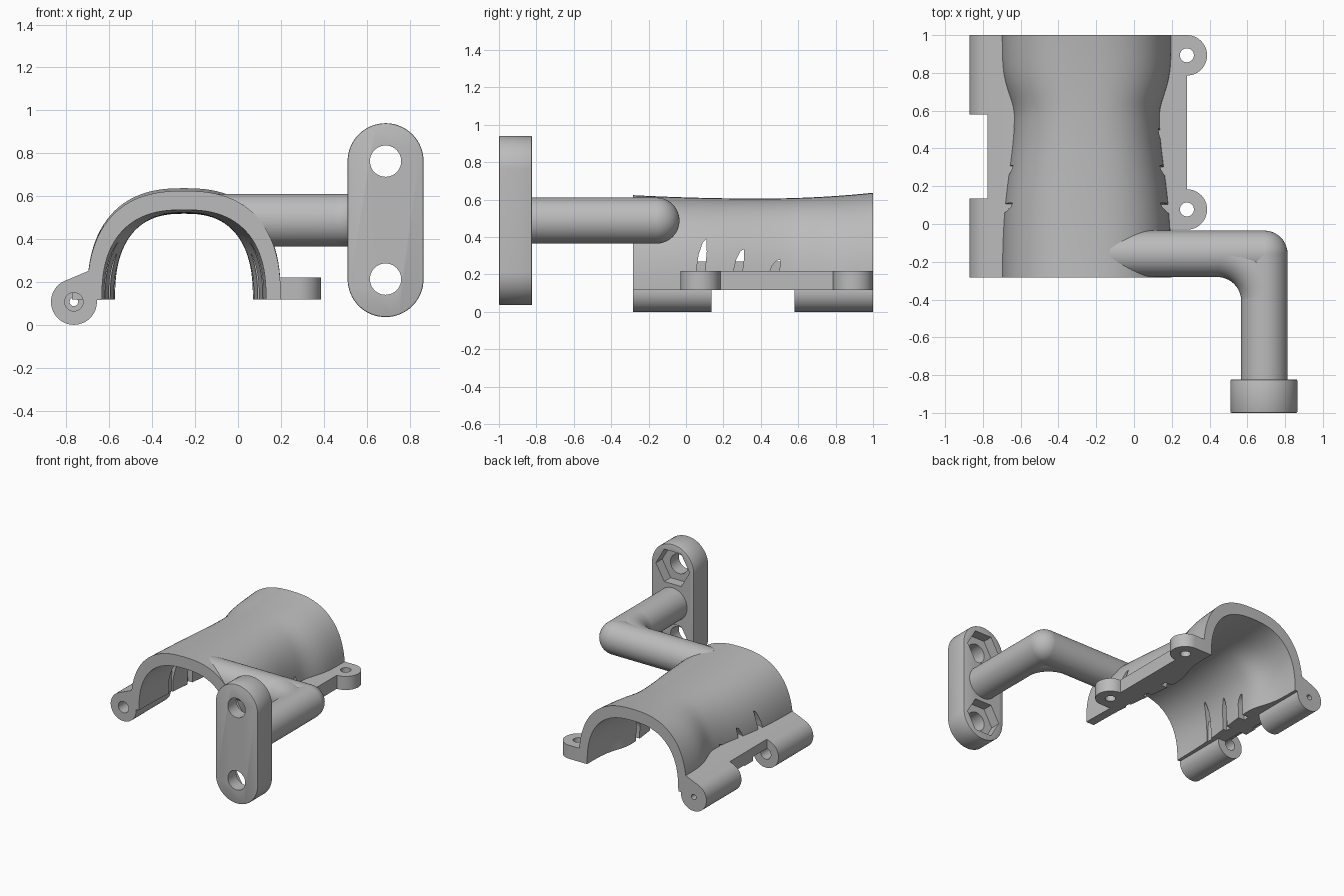
import bpy, bmesh
from math import sin, cos, pi, radians, exp

if "Cube" in bpy.data.objects:
    bpy.data.objects.remove(bpy.data.objects["Cube"])

GREY = (0.5, 0.5, 0.5, 1)
mat = bpy.data.materials.new("plain grey")
mat.use_nodes = True
mat.diffuse_color = GREY
mat.node_tree.nodes["Principled BSDF"].inputs["Base Color"].default_value = GREY


def finish(name, bm):
    bmesh.ops.recalc_face_normals(bm, faces=bm.faces)
    me = bpy.data.meshes.new(name)
    bm.to_mesh(me)
    bm.free()
    me.materials.append(mat)
    ob = bpy.data.objects.new(name, me)
    bpy.context.collection.objects.link(ob)
    return ob


def loft(name, rings):
    """Closed skin through rings with equal point counts, capped at both ends."""
    bm = bmesh.new()
    rows = [[bm.verts.new(p) for p in ring] for ring in rings]
    n = len(rows[0])
    for a, b in zip(rows, rows[1:]):
        for i in range(n):
            j = (i + 1) % n
            bm.faces.new((a[i], a[j], b[j], b[i]))
    bm.faces.new(rows[0])
    bm.faces.new(rows[-1])
    return finish(name, bm)


def prism(name, pts, axis, start, end):
    place = {"x": lambda p, t: (t, p[0], p[1]),
             "y": lambda p, t: (p[0], t, p[1]),
             "z": lambda p, t: (p[0], p[1], t)}[axis]
    return loft(name, [[place(p, t) for p in pts] for t in (start, end)])


def arc(cx, cy, r, a0, a1, n):
    angles = [radians(a0 + (a1 - a0) * i / n) for i in range(n + 1)]
    return [(cx + r * cos(a), cy + r * sin(a)) for a in angles]


def circle(cx, cy, r, n=48):
    return arc(cx, cy, r, 0, 360, n)[:-1]


def activate(ob):
    bpy.ops.object.select_all(action="DESELECT")
    ob.select_set(True)
    bpy.context.view_layer.objects.active = ob


def apply(ob, mod):
    activate(ob)
    bpy.ops.object.modifier_apply(modifier=mod.name)


def cut(ob, cutter, keep=False):
    mod = ob.modifiers.new("cut", "BOOLEAN")
    mod.operation, mod.solver, mod.object = "DIFFERENCE", "EXACT", cutter
    apply(ob, mod)
    if not keep:
        bpy.data.objects.remove(cutter)


# Saddle shell: a rounded arch pinched at the waist
MID, BASE = -0.252, 0.117


def arch(y, inset, foot):
    spread = 0.4 if y < 0.57 else 0.16
    half = 0.452 - 0.062 * exp(-((y - 0.57) / spread) ** 2) - inset * 0.78
    rise = 0.018 * ((y - 0.4) / 0.68) ** 2 if y < 0.4 else 0.031 * ((y - 0.4) / 0.6) ** 2
    high = 0.606 + rise - inset - BASE
    ring = []
    for i in range(49):
        a = pi * i / 48
        c, s = cos(a), abs(sin(a))
        x = half * abs(c) ** 0.8 * (1 if c > 0 else -1)
        ring.append((MID + x, y, BASE + high * s ** 0.8))
    if foot < BASE:
        ring += [(MID - half, y, foot), (MID + half, y, foot)]
    return ring


def saddle(name, y0, y1, inset, foot):
    return loft(name, [arch(y0 + (y1 - y0) * i / 40, inset, foot) for i in range(41)])


shell = saddle("saddle_shell", -0.283, 1.0, 0, BASE)
cavity = saddle("cavity_cutter", -0.33, 1.05, 0.088, 0.0)
cavity.hide_render = True
cut(shell, cavity, keep=True)

# Pointed slits through both walls
for y, top in ((0.055, 0.39), (0.255, 0.335), (0.45, 0.28)):
    h = top - 0.22
    leaf = [(y, 0.05), (y, 0.22), (y + 0.012, 0.22 + h * 0.5), (y + 0.035, 0.22 + h * 0.9),
            (y + 0.055, top), (y + 0.056, 0.22 + h * 0.6), (y + 0.047, 0.22), (y + 0.047, 0.05)]
    cut(shell, prism("slit_cutter", leaf, "x", -1.2, 0.6))

# Left flange with two screw lugs
lugs = (0.077, 0.893)
outline = [(0.13, -0.03)]
for y in lugs:
    outline += arc(0.28, y, 0.107, -90, 90, 24)
flange = prism("lug_flange", outline + [(0.13, 1.0)], "z", BASE, 0.22)
for y in lugs:
    cut(flange, prism("lug_hole_cutter", circle(0.28, y, 0.037, 32), "z", 0, 0.4))
cut(flange, cavity, keep=True)

# Right hinge barrels joined by a strip
HX, HZ = -0.765, 0.107
section = arc(HX, HZ, 0.107, 110, 365, 40) + [(-0.63, BASE), (-0.63, 0.27), (-0.70, 0.25)]
hinge = prism("hinge_barrels", section, "y", -0.283, 1.0)
gap = [(-1, -0.1), (-0.6, -0.1), (-0.6, BASE), (-0.775, BASE), (-0.775, 0.4), (-1, 0.4)]
cut(hinge, prism("hinge_gap_cutter", gap, "y", 0.135, 0.58))
cut(hinge, prism("wide_bore_cutter", circle(HX, HZ, 0.043, 32), "y", -0.4, 0.3))
cut(hinge, prism("pin_bore_cutter", circle(HX, HZ, 0.02, 24), "y", 0.4, 1.2))
cut(hinge, cavity, keep=True)

# Bent round arm
AX, AY, AZ, R = 0.69, -0.158, 0.488, 0.123
cross_arm = prism("cross_arm", circle(AY, AZ, R), "x", -0.13, AX)
cut(cross_arm, cavity)
front_arm = prism("front_arm", circle(AX, AZ, R), "y", -0.83, AY)

bm = bmesh.new()
bmesh.ops.create_uvsphere(bm, u_segments=48, v_segments=24, radius=R)
bmesh.ops.translate(bm, verts=bm.verts, vec=(AX, AY, AZ))
elbow = finish("elbow_ball", bm)

BEND = 0.25
rings = []
for i in range(17):
    t = pi / 2 * i / 16
    rings.append([(AX - BEND + r * cos(t), AY - BEND + r * sin(t), z)
                  for r, z in circle(BEND, AZ, R - 0.0005)])
fillet = loft("elbow_fillet", rings)

# Mounting plate with through holes and hexagonal nut pockets
PX, LOW, HIGH = 0.688, 0.213, 0.763
plate = prism("mounting_plate", arc(PX, HIGH, 0.177, 0, 180, 32) + arc(PX, LOW, 0.177, 180, 360, 32),
              "y", -1.0, -0.823)
bevel = plate.modifiers.new("edge", "BEVEL")
bevel.width, bevel.segments, bevel.limit_method = 0.006, 2, "ANGLE"
apply(plate, bevel)
for z in (LOW, HIGH):
    cut(plate, prism("bolt_hole_cutter", circle(PX, z, 0.073, 40), "y", -1.1, -0.7))
    cut(plate, prism("nut_pocket_cutter", circle(PX, z, 0.142, 6), "y", -0.9, -0.7))

# Smooth curved faces, keep edges crisp
for ob in (shell, flange, hinge, cross_arm, front_arm, elbow, fillet, plate):
    activate(ob)
    bpy.ops.object.shade_smooth_by_angle(angle=radians(30))
